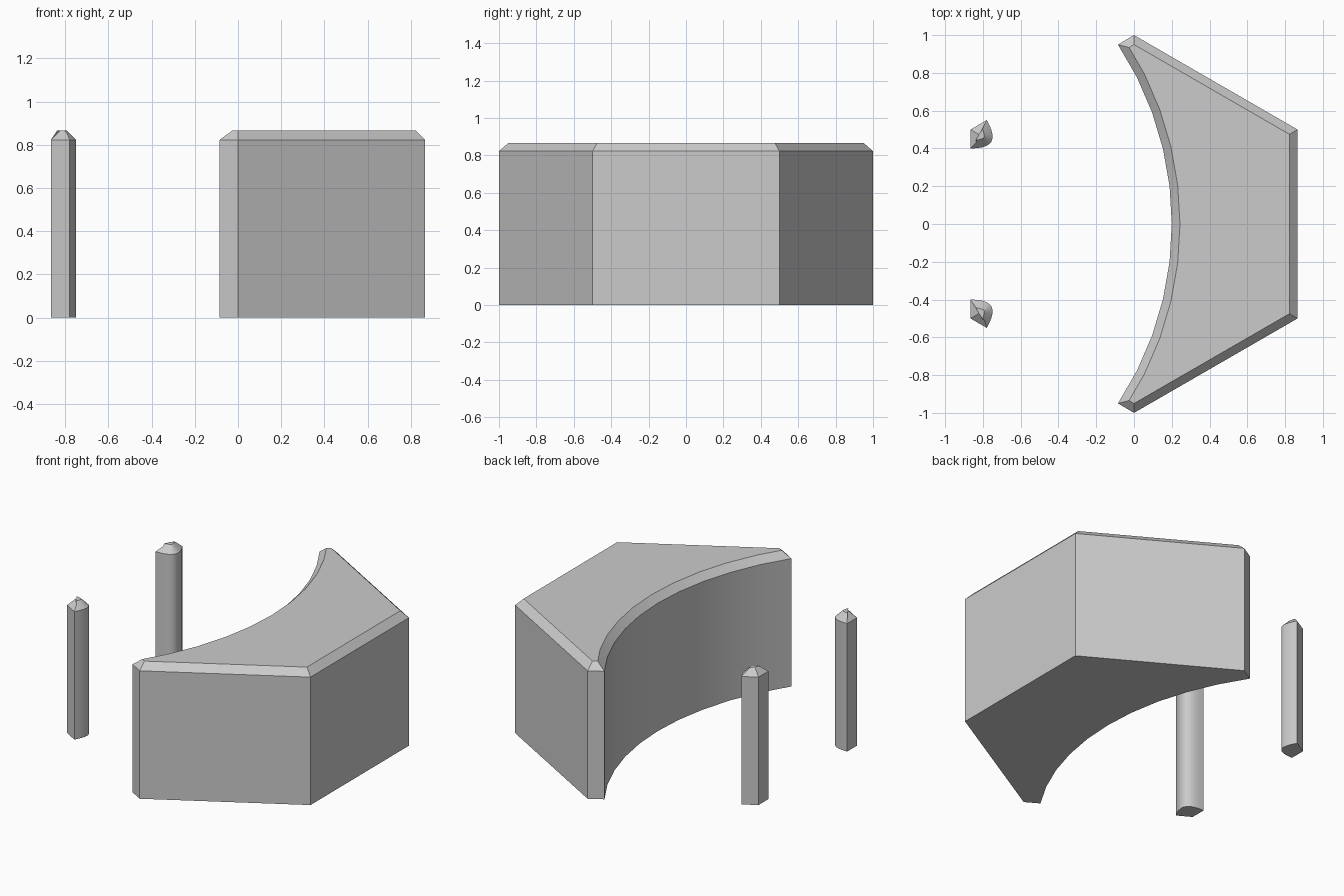
import bpy, bmesh, math
from mathutils import Vector

if "Cube" in bpy.data.objects:
    bpy.data.objects.remove(bpy.data.objects["Cube"])

SIDE = math.sqrt(3) / 2          # hexagon apothem, also the tile height
BEVEL = SIDE * 0.05
SEGS = 10


def inset(pts, d):
    """Mitred inward offset of a counter-clockwise outline."""
    out = []
    for i, p in enumerate(pts):
        a = (p - pts[i - 1]).normalized()
        b = (pts[(i + 1) % len(pts)] - p).normalized()
        na, nb = Vector((-a.y, a.x)), Vector((-b.y, b.x))
        out.append(p + (na + nb) * d / (1 + na.dot(nb)))
    return out


def bevelled_prism(name, pts):
    """Upright prism with a chamfered top rim."""
    bm = bmesh.new()
    rings = []
    for ring, z in ((pts, 0), (pts, SIDE - BEVEL), (inset(pts, BEVEL), SIDE)):
        rings.append([bm.verts.new((p.x, p.y, z)) for p in ring])
    n = len(pts)
    for lo, hi in zip(rings, rings[1:]):
        for i in range(n):
            j = (i + 1) % n
            bm.faces.new((lo[i], lo[j], hi[j], hi[i]))
    bm.faces.new(rings[0][::-1])
    bm.faces.new(rings[-1])
    me = bpy.data.meshes.new(name)
    bm.to_mesh(me)
    bm.free()
    ob = bpy.data.objects.new(name, me)
    bpy.context.collection.objects.link(ob)
    bpy.ops.object.select_all(action='DESELECT')
    ob.select_set(True)
    bpy.context.view_layer.objects.active = ob
    bpy.ops.object.shade_smooth_by_angle(angle=math.radians(25))


# Large block: right half of the hexagon with a concave curved wall
radius = 1.726
half = math.asin(0.95 / radius)
arc = []
for i in range(SEGS + 1):
    a = half * (1 - 2 * i / SEGS)
    arc.append(Vector((0.2 - radius + radius * math.cos(a), radius * math.sin(a))))
corners = [Vector(c) for c in ((0, -1), (SIDE, -0.5), (SIDE, 0.5), (0, 1))]
bevelled_prism("curved_block", corners + arc)

# Corner posts: rounded slivers at the two left hexagon corners
corner = Vector((-SIDE, 0.5))
p0 = corner + Vector((0, -0.1))
p3 = corner + Vector((SIDE, 0.5)) * 0.1
p1 = p0 + Vector((0.12, 0))
p2 = p3 + Vector((0.5, -SIDE)) * 0.12
post = [corner]
for i in range(SEGS + 1):
    t = i / SEGS
    s = 1 - t
    post.append(p0 * s**3 + p1 * 3 * s * s * t + p2 * 3 * s * t * t + p3 * t**3)
bevelled_prism("back_post", post)
bevelled_prism("front_post", [Vector((p.x, -p.y)) for p in reversed(post)])
